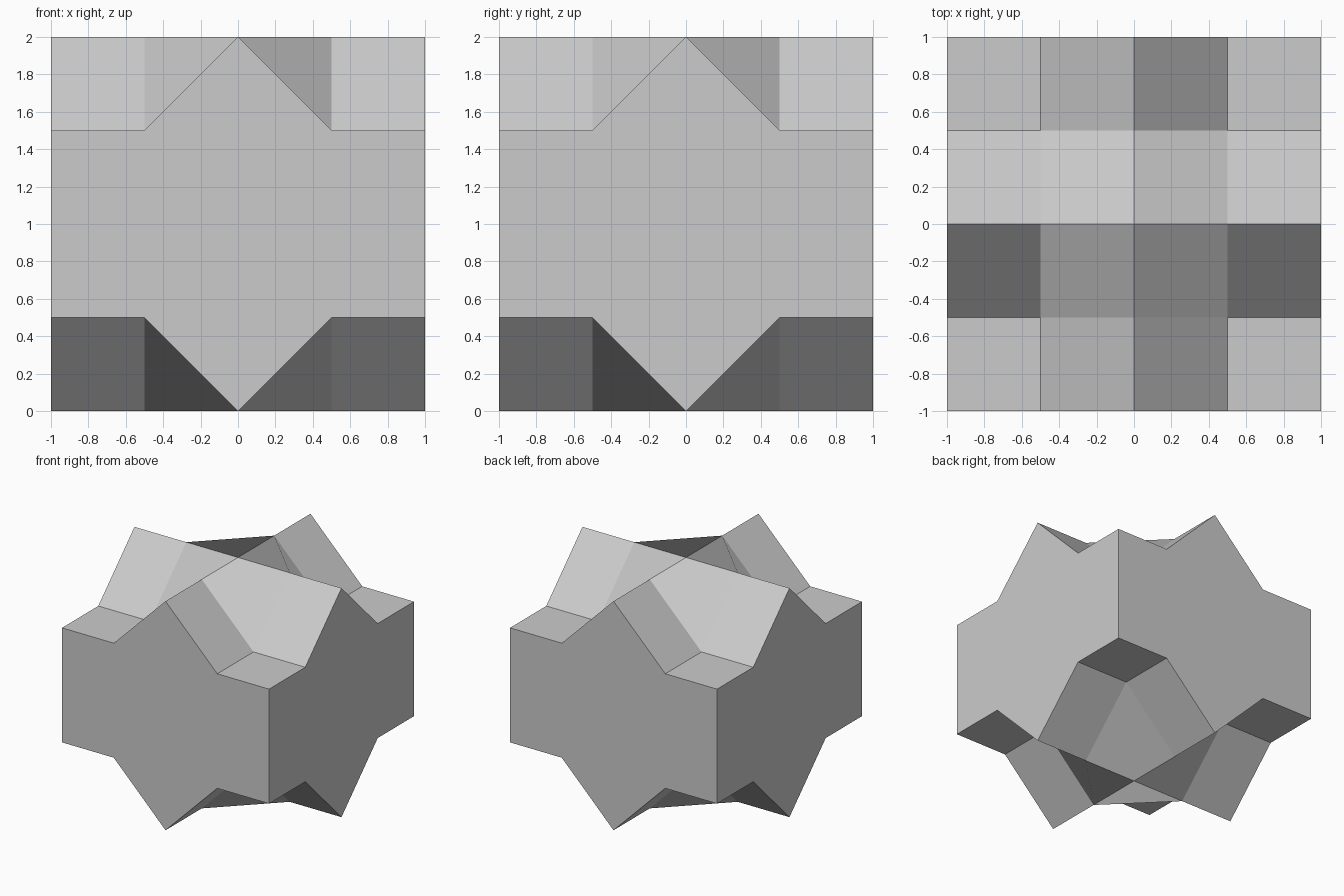
import bpy, bmesh
from itertools import product

if "Cube" in bpy.data.objects:
    bpy.data.objects.remove(bpy.data.objects["Cube"])

H = 0.5
# One octant of the crossed-ridge block: ridges, hub, corner cap and side walls
OCTANT = [
    [(1, 1, H), (H, 1, H), (H, H, H), (1, H, H)],             # flat corner cap
    [(H, 0, 1), (1, 0, 1), (1, H, H), (H, H, H)],             # slope of ridge along x
    [(0, H, 1), (H, H, H), (H, 1, H), (0, 1, 1)],             # slope of ridge along y
    [(H, 0, 1), (H, H, H), (0, H, 1), (0, 0, 1)],             # bulging hub quad
    [(1, 0, 0), (1, 1, 0), (1, 1, H), (1, H, H), (1, 0, 1)],  # wall facing x
    [(0, 1, 0), (0, 1, 1), (H, 1, H), (1, 1, H), (1, 1, 0)],  # wall facing y
]

# Mirror the octant into all eight directions and weld
bm = bmesh.new()
for sx, sy, sz in product((1, -1), repeat=3):
    for face in OCTANT:
        bm.faces.new([bm.verts.new((x * sx, y * sy, 1 + z * sz)) for x, y, z in face])
bmesh.ops.remove_doubles(bm, verts=bm.verts[:], dist=1e-4)
bmesh.ops.recalc_face_normals(bm, faces=bm.faces[:])

mesh = bpy.data.meshes.new("crossed_ridge_block")
bm.to_mesh(mesh)
bm.free()
block = bpy.data.objects.new("crossed_ridge_block", mesh)
bpy.context.collection.objects.link(block)
